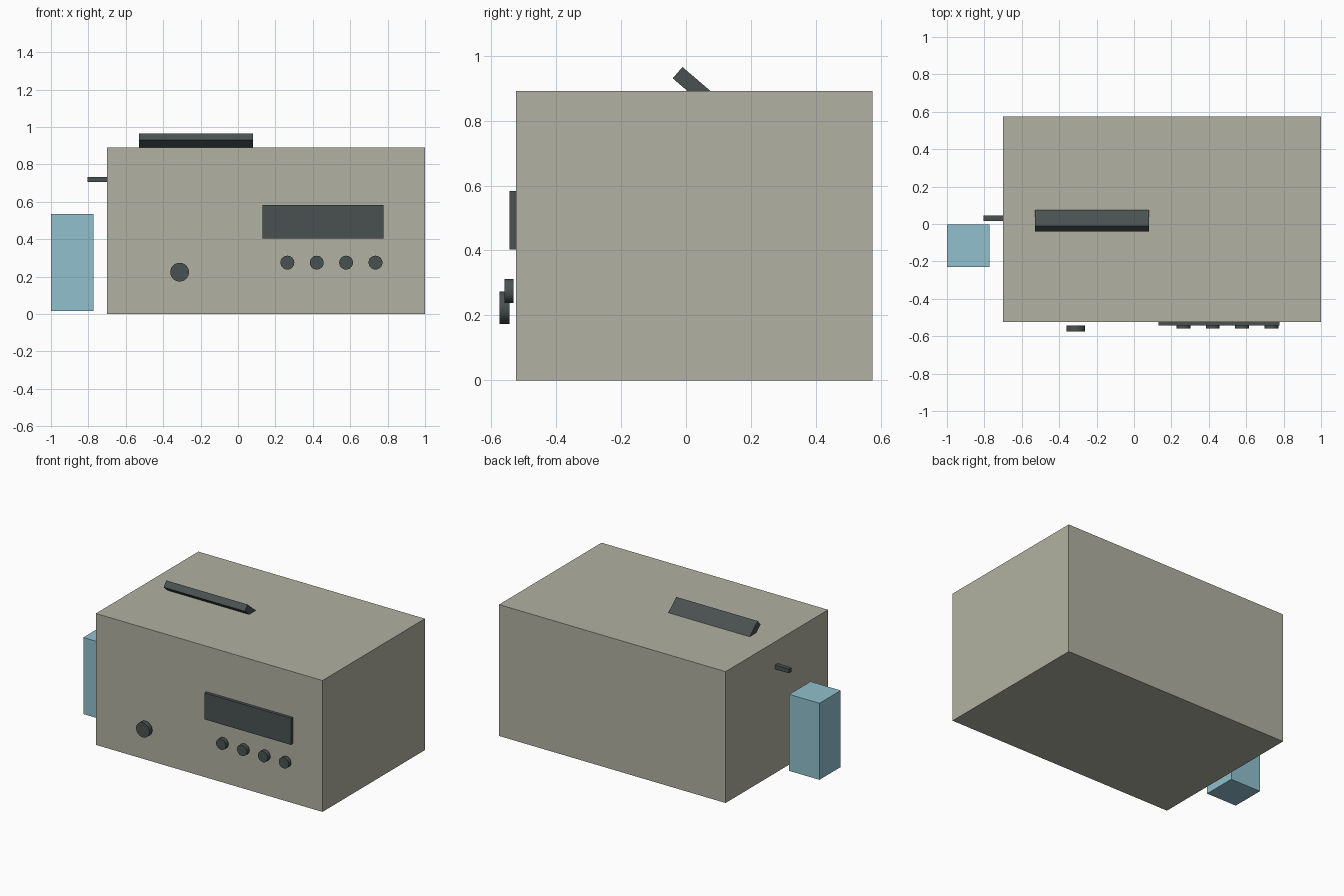
import bpy, math
from mathutils import Vector

if "Cube" in bpy.data.objects:
    bpy.data.objects.remove(bpy.data.objects["Cube"])


def material(name, rgb):
    m = bpy.data.materials.new(name)
    m.diffuse_color = (*rgb, 1)
    m.use_nodes = True
    m.node_tree.nodes["Principled BSDF"].inputs["Base Color"].default_value = m.diffuse_color
    return m


CASE = material("warm grey", (0.44, 0.44, 0.36))
DARK = material("dark slate", (0.068, 0.083, 0.083))
BLUE = material("pale blue", (0.28, 0.53, 0.61))


def box(name, lo, hi, mat, tilt=0):
    lo, hi = Vector(lo), Vector(hi)
    bpy.ops.mesh.primitive_cube_add(size=1, location=(lo + hi) / 2)
    ob = bpy.context.object
    ob.name = name
    ob.scale = hi - lo
    ob.rotation_euler.x = tilt
    bpy.ops.object.transform_apply(location=False, rotation=False, scale=True)
    ob.data.materials.append(mat)
    return ob


def knob(name, x, z, radius, y_front, y_back):
    bpy.ops.mesh.primitive_cylinder_add(
        vertices=32, radius=radius, depth=y_back - y_front,
        location=(x, (y_front + y_back) / 2, z), rotation=(math.pi / 2, 0, 0))
    ob = bpy.context.object
    ob.name = name
    ob.data.materials.append(DARK)
    bpy.ops.object.shade_smooth_by_angle(angle=math.radians(40))


# Main case
box("case", (-0.70, -0.523, 0), (1.0, 0.575, 0.891), CASE)

# Front display and controls
box("display_panel", (0.131, -0.544, 0.403), (0.777, -0.515, 0.583), DARK)
for i in range(4):
    knob(f"small_knob_{i + 1}", 0.264 + 0.157 * i, 0.275, 0.037, -0.559, -0.532)
knob("large_knob", -0.312, 0.224, 0.05, -0.575, -0.544)

# Side container and the spout above it
box("side_container", (-1.0, -0.23, 0.017), (-0.773, -0.002, 0.536), BLUE)
box("spout", (-0.804, 0.016, 0.705), (-0.69, 0.045, 0.733), DARK)

# Tilted flap on the top, sunk into the case
angle, length, thick = math.radians(40.5), 0.17, 0.046
along = Vector((0, math.cos(angle), -math.sin(angle)))
down = Vector((0, -math.sin(angle), -math.cos(angle)))
centre = Vector((-0.225, -0.011, 0.965)) + along * length / 2 + down * thick / 2
half = Vector((0.305, length / 2, thick / 2))
box("top_flap", centre - half, centre + half, DARK, tilt=-angle)
